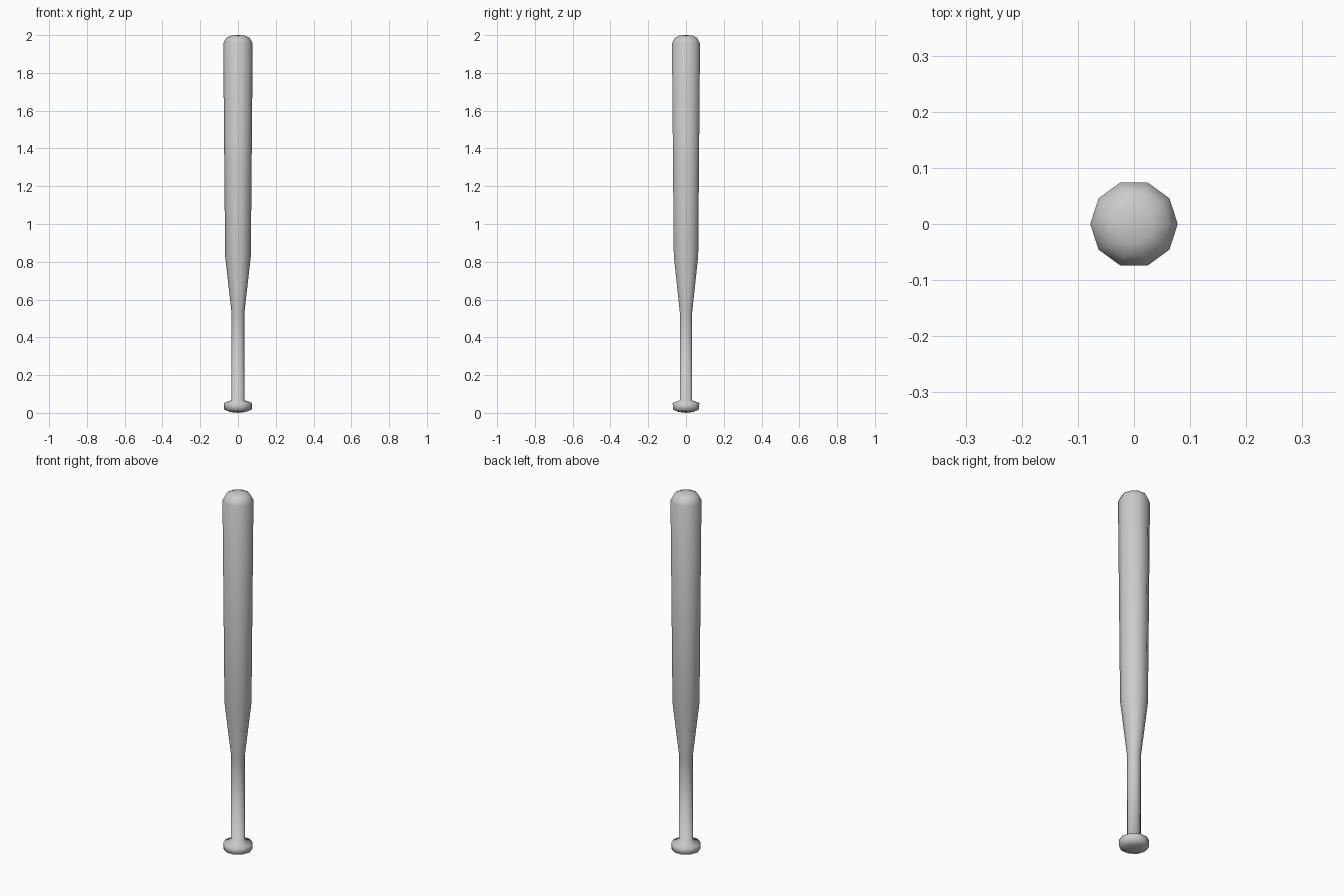
import bpy, bmesh
from math import cos, sin, tau

if "Cube" in bpy.data.objects:
    bpy.data.objects.remove(bpy.data.objects["Cube"])

SIDES = 10


def lathe(name, profile):
    """Spin (radius, height) points around z; zero radius makes a pole."""
    bm = bmesh.new()
    rings = []
    for r, z in profile:
        n = SIDES if r > 0 else 1
        rings.append([bm.verts.new((r * cos(tau * i / SIDES), r * sin(tau * i / SIDES), z))
                      for i in range(n)])
    for a, b in zip(rings, rings[1:]):
        for i in range(SIDES):
            j = (i + 1) % SIDES
            quad = [a[i % len(a)], a[j % len(a)], b[j % len(b)], b[i % len(b)]]
            bm.faces.new(list(dict.fromkeys(quad)))
    bmesh.ops.recalc_face_normals(bm, faces=bm.faces)
    for f in bm.faces:
        f.smooth = True
    mesh = bpy.data.meshes.new(name)
    bm.to_mesh(mesh)
    bm.free()
    obj = bpy.data.objects.new(name, mesh)
    bpy.context.collection.objects.link(obj)
    return obj


# Knob, grip, taper, barrel and rounded tip in one profile
knob = [(0, 0), (0.042, 0.005), (0.073, 0.018), (0.074, 0.053)]
grip = [(0.034, 0.067), (0.034, 0.53)]
barrel = [(0.068, 0.83), (0.078, 1.955)]
tip = [(0.062, 1.986), (0.035, 1.998), (0, 2.0)]
lathe("bat", knob + grip + barrel + tip)
